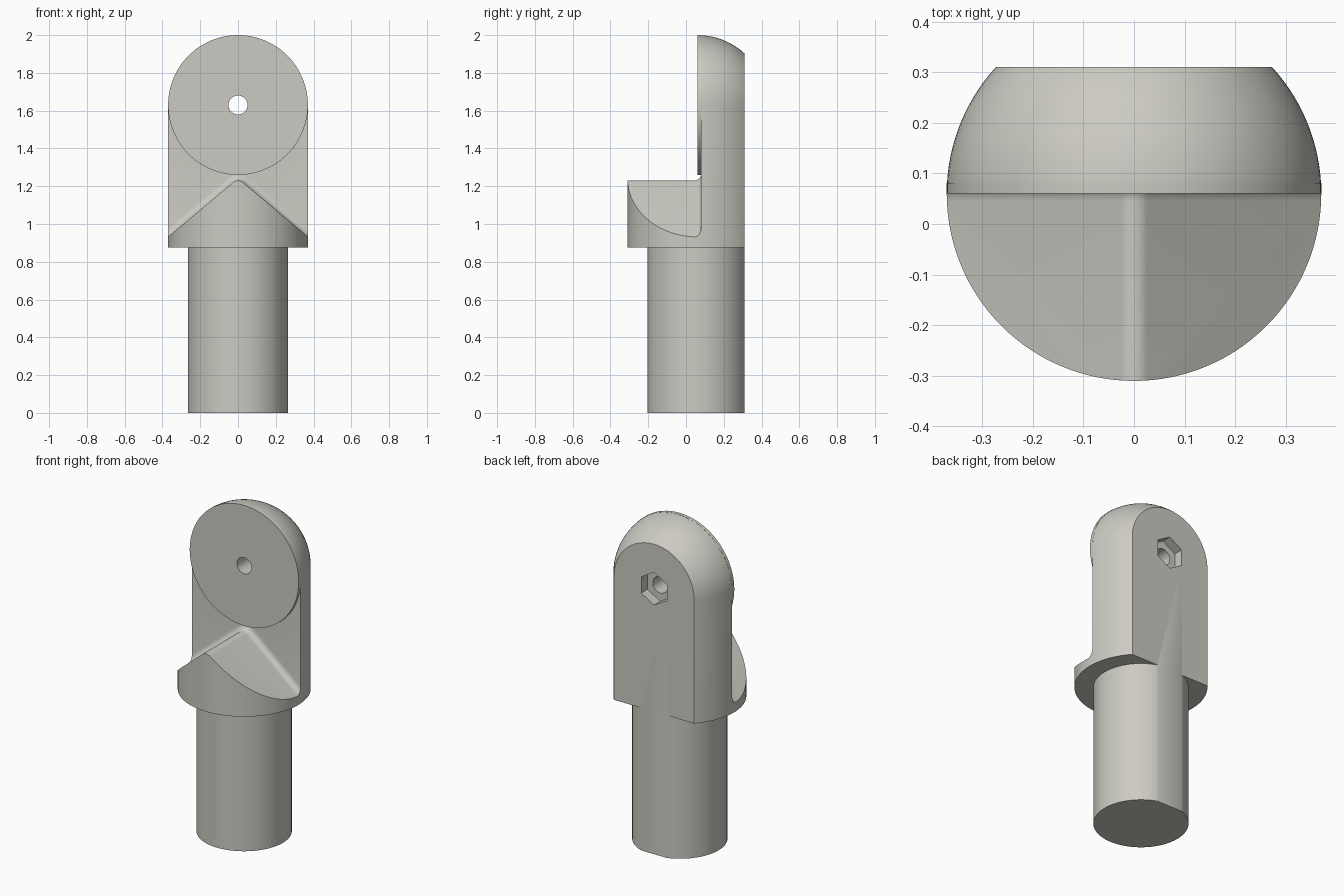
import bpy, bmesh, math

if "Cube" in bpy.data.objects:
    bpy.data.objects.remove(bpy.data.objects["Cube"])

AXIS_Y = 0.06      # vertical axis of the turned body
EYE_Z = 1.63       # height of the pin hole
R = 0.37           # body radius
BACK, WALL = 0.31, 0.08   # rear flat and recessed front wall

metal = bpy.data.materials.new("warm_grey")
metal.diffuse_color = (0.60, 0.59, 0.54, 1)
metal.use_nodes = True
metal.node_tree.nodes["Principled BSDF"].inputs["Base Color"].default_value = metal.diffuse_color


def loft(name, rings):
    """Closed solid through equally sized point rings, capped at both ends."""
    bm = bmesh.new()
    vs = [[bm.verts.new(p) for p in ring] for ring in rings]
    n = len(vs[0])
    for a, b in zip(vs, vs[1:]):
        for i in range(n):
            j = (i + 1) % n
            bm.faces.new((a[i], a[j], b[j], b[i]))
    bm.faces.new(vs[0])
    bm.faces.new(vs[-1])
    bmesh.ops.recalc_face_normals(bm, faces=bm.faces)
    mesh = bpy.data.meshes.new(name)
    bm.to_mesh(mesh)
    bm.free()
    ob = bpy.data.objects.new(name, mesh)
    bpy.context.collection.objects.link(ob)
    return ob


def prism_y(name, n, r, y0, y1):
    """Regular prism along y, centred on the pin hole, with a corner on top."""
    angles = [math.pi / 2 + math.tau * i / n for i in range(n)]
    return loft(name, [[(r * math.cos(a), y, EYE_Z + r * math.sin(a)) for a in angles]
                       for y in (y0, y1)])


def combine(ob, tool, operation):
    mod = ob.modifiers.new(operation, 'BOOLEAN')
    mod.operation, mod.solver, mod.object = operation, 'EXACT', tool
    bpy.context.view_layer.objects.active = ob
    bpy.ops.object.modifier_apply(modifier=mod.name)
    bpy.data.objects.remove(tool)


# Turned body: shaft, collar and domed top
profile = [(0.265, 0), (0.265, 0.875), (R, 0.875), (R, EYE_Z)]
profile += [(R * math.cos(a), EYE_Z + R * math.sin(a))
            for a in (math.radians(88.5) * i / 24 for i in range(1, 25))]
SEG = 128
body = loft("rod_end_body", [[(r * math.cos(math.tau * i / SEG),
                               AXIS_Y + r * math.sin(math.tau * i / SEG), z)
                              for i in range(SEG)] for r, z in profile])

# Rear flat
combine(body, loft("rear_cutter", [[(-1, y, -1), (1, y, -1), (1, y, 3), (-1, y, 3)]
                                   for y in (BACK, 1)]), 'DIFFERENCE')

# Front cutter: leaves a ridged roof with a rounded crest, filleted into the wall
SLOPE, CREST, FILLET = math.radians(40), 0.04, 0.035


def roof_ring(y, d):
    r, zc, length = CREST + d, 1.19, 0.8
    arc = [(r * math.sin(a), zc + r * math.cos(a))
           for a in (SLOPE * i / 6 for i in range(-6, 7))]
    x = arc[-1][0] + length * math.cos(SLOPE)
    z = arc[-1][1] - length * math.sin(SLOPE)
    pts = [(-x, z)] + arc + [(x, z), (x, 2.5), (-x, 2.5)]
    return [(px, y, pz) for px, pz in pts]


rings = [roof_ring(-1, 0)]
for i in range(9):
    a = math.pi / 2 * i / 8
    rings.append(roof_ring(WALL - FILLET + FILLET * math.sin(a),
                           FILLET * (1 - math.cos(a))))
combine(body, loft("roof_cutter", rings), 'DIFFERENCE')

# Raised round pad, pin hole and hexagonal nut pocket
combine(body, prism_y("round_pad", 128, R, AXIS_Y, WALL + 0.001), 'UNION')
combine(body, prism_y("hole_cutter", 48, 0.05, -1, 1), 'DIFFERENCE')
combine(body, prism_y("nut_cutter", 6, 0.10, BACK - 0.06, 1), 'DIFFERENCE')

# Finish
body.data.materials.clear()
body.data.materials.append(metal)
for poly in body.data.polygons:
    poly.material_index = 0
bpy.ops.object.select_all(action='DESELECT')
body.select_set(True)
bpy.context.view_layer.objects.active = body
bpy.ops.object.shade_smooth_by_angle(angle=math.radians(25))
